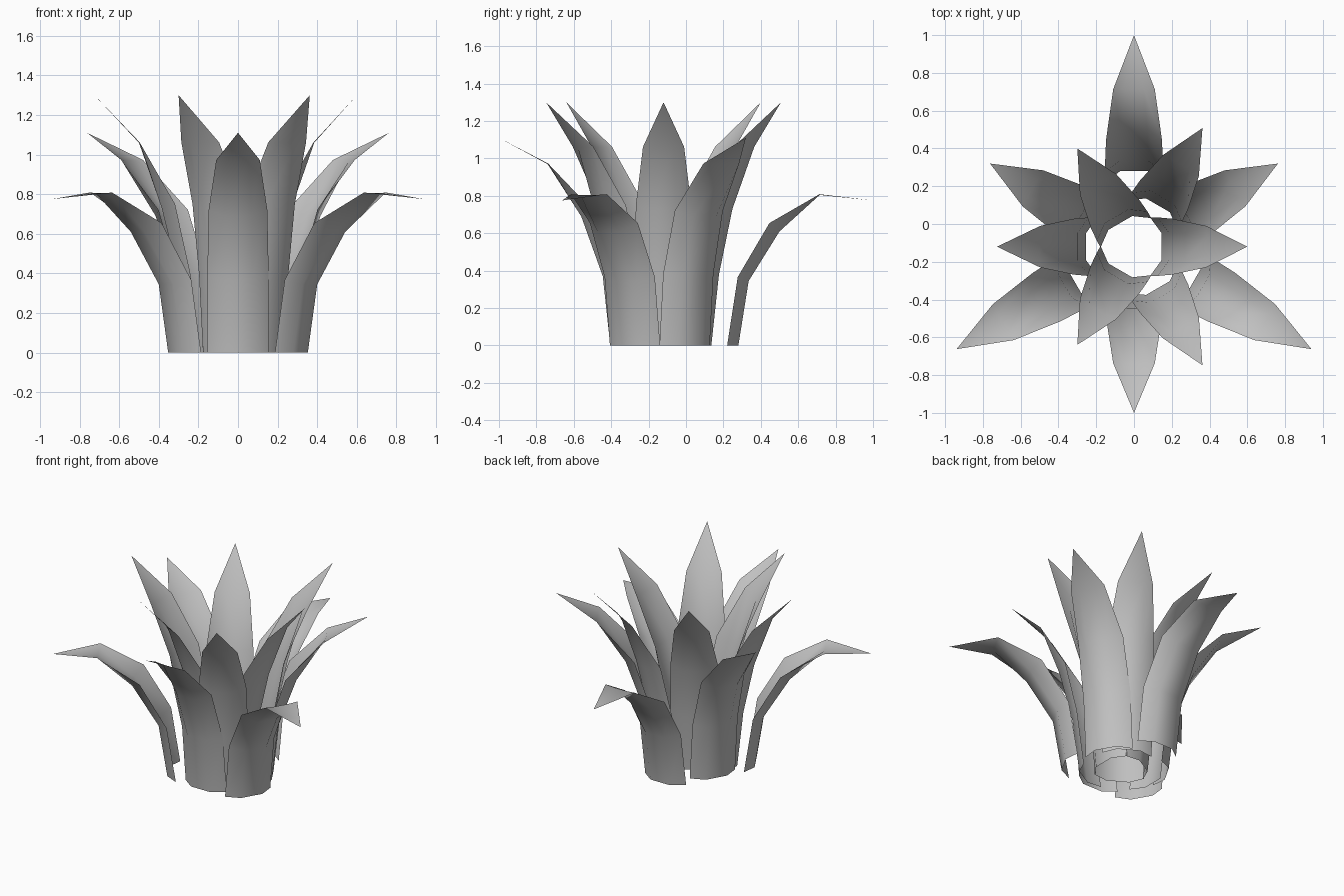
import bpy, bmesh, math
from mathutils import Vector

if "Cube" in bpy.data.objects:
    bpy.data.objects.remove(bpy.data.objects["Cube"])

CENTRE = Vector((0.0, -0.12, 0.0))
HALF_WIDTHS = [0.155, 0.155, 0.148, 0.11]   # half width of each cross row
CURLS = [0.06, 0.062, 0.07, 0.004]          # how far the side edges cup inward

leaf_grey = bpy.data.materials.new("leaf_grey")
leaf_grey.diffuse_color = (0.53, 0.53, 0.53, 1.0)
leaf_grey.use_nodes = True
leaf_grey.node_tree.nodes["Principled BSDF"].inputs["Base Color"].default_value = leaf_grey.diffuse_color


def make_leaf(name, angle_deg, profile, shift=0.0):
    """Cupped leaf sheet; profile is its mid line as (radius, height), last is the tip."""
    a = math.radians(angle_deg)
    out = Vector((math.cos(a), math.sin(a), 0))
    side = Vector((-math.sin(a), math.cos(a), 0))
    up = Vector((0, 0, 1))

    def place(r, s, z):
        return CENTRE + out * (r + shift) + side * s + up * z

    bm = bmesh.new()
    rows = []
    for i, (w, c) in enumerate(zip(HALF_WIDTHS, CURLS)):
        r, z = profile[i]
        # inward normal of the mid line, level at the base
        nr, nz = -1.0, 0.0
        if i:
            dr = profile[i + 1][0] - profile[i - 1][0]
            dz = profile[i + 1][1] - profile[i - 1][1]
            length = math.hypot(dr, dz)
            nr, nz = -dz / length, dr / length
        rows.append([bm.verts.new(place(r + nr * c * k, s * w, z + nz * c * k))
                     for s, k in ((-1, 1), (-0.47, 0), (0.47, 0), (1, 1))])
    for low, high in zip(rows, rows[1:]):
        for j in range(3):
            bm.faces.new((low[j], low[j + 1], high[j + 1], high[j]))
    # pointed tip
    tip = bm.verts.new(place(profile[-1][0], 0, profile[-1][1]))
    for j in range(3):
        bm.faces.new((rows[-1][j], rows[-1][j + 1], tip))

    mesh = bpy.data.meshes.new(name)
    bm.to_mesh(mesh)
    bm.free()
    mesh.materials.append(leaf_grey)
    obj = bpy.data.objects.new(name, mesh)
    bpy.context.collection.objects.link(obj)
    bpy.context.view_layer.objects.active = obj
    obj.select_set(True)
    bpy.ops.object.shade_smooth_by_angle(angle=math.radians(50))
    obj.select_set(False)


# four rings of three leaves, from the upright heart to the drooping outside
RINGS = [
    ("inner_leaf", 0, [(0.145, 0), (0.185, 0.38), (0.27, 0.73), (0.385, 1.06), (0.60, 1.30)]),
    ("tall_leaf", 60, [(0.253, 0), (0.30, 0.38), (0.385, 0.73), (0.50, 1.06), (0.725, 1.30)]),
    ("middle_leaf", 30, [(0.285, 0), (0.325, 0.37), (0.44, 0.69), (0.62, 0.97), (0.88, 1.11)]),
    ("drooping_leaf", 90, [(0.365, 0), (0.42, 0.345), (0.585, 0.61), (0.80, 0.805), (1.085, 0.775)]),
]
for ring_name, start, profile in RINGS:
    for n in range(3):
        angle = start + 120 * n
        # the back drooping leaf sits a little further out
        shift = 0.035 if angle == 90 else 0.0
        make_leaf(f"{ring_name}_{n + 1}", angle, profile, shift)
